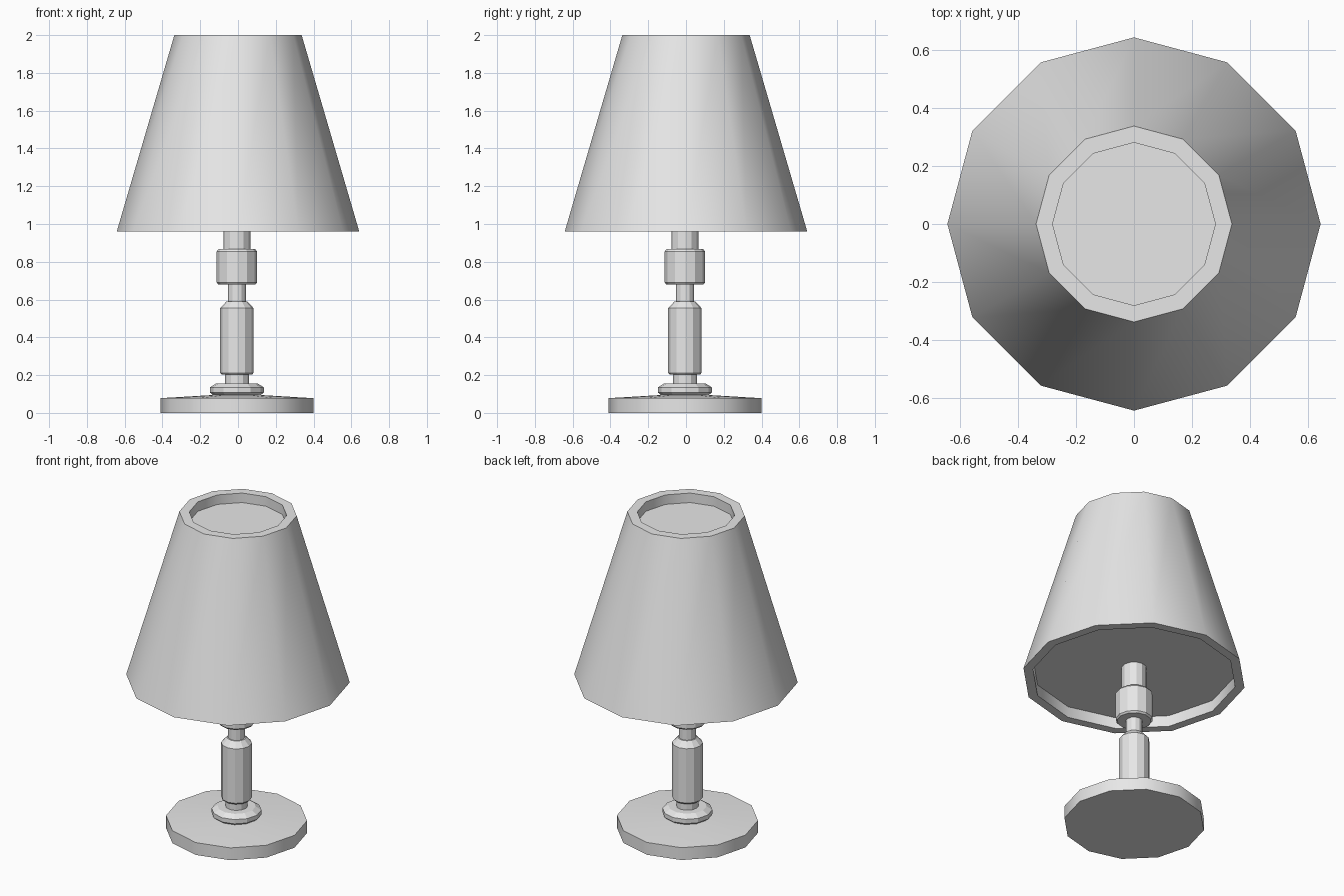
import bpy
import bmesh
import math

cube = bpy.data.objects.get("Cube")
if cube:
    bpy.data.objects.remove(cube, do_unlink=True)

SIDES = 12
STEM_XY = -0.006

grey = bpy.data.materials.new("plain grey")
grey.use_nodes = True
grey.diffuse_color = (0.8, 0.8, 0.8, 1)
grey.node_tree.nodes["Principled BSDF"].inputs["Base Color"].default_value = (0.8, 0.8, 0.8, 1)


def lathe(name, profile, centre=0.0, smooth_angle=None):
    """Closed solid turned from (radius, height) points, capped at both ends."""
    bm = bmesh.new()
    rings = []
    for radius, z in profile:
        ring = []
        for i in range(SIDES):
            a = math.tau * i / SIDES
            ring.append(bm.verts.new((radius * math.cos(a), radius * math.sin(a), z)))
        rings.append(ring)
    for low, high in zip(rings, rings[1:]):
        for i in range(SIDES):
            j = (i + 1) % SIDES
            bm.faces.new((low[i], low[j], high[j], high[i]))
    bm.faces.new(rings[0][::-1])
    bm.faces.new(rings[-1])
    bmesh.ops.recalc_face_normals(bm, faces=bm.faces[:])
    mesh = bpy.data.meshes.new(name)
    bm.to_mesh(mesh)
    bm.free()
    mesh.materials.append(grey)
    obj = bpy.data.objects.new(name, mesh)
    obj.location = (centre, centre, 0)
    bpy.context.collection.objects.link(obj)
    if smooth_angle:
        bpy.ops.object.select_all(action="DESELECT")
        obj.select_set(True)
        bpy.context.view_layer.objects.active = obj
        bpy.ops.object.shade_smooth_by_angle(angle=math.radians(smooth_angle))
    return obj


# Round foot plate with a slightly raised top
lathe("base", [(0.405, 0), (0.405, 0.078), (0.12, 0.095)], STEM_XY, 40)

# Rounded collar on the plate
lathe("base_collar", [(0.115, 0.085), (0.143, 0.108), (0.143, 0.135), (0.11, 0.156)], STEM_XY)

# Turned column with narrow necks at both ends
lathe("column", [(0.064, 0.14), (0.064, 0.202), (0.08, 0.202), (0.088, 0.212),
                 (0.088, 0.555), (0.055, 0.59), (0.048, 0.59), (0.048, 0.70)], STEM_XY)

# Bulb socket with chamfered ends
lathe("socket", [(0.098, 0.68), (0.107, 0.69), (0.107, 0.855), (0.096, 0.868)], STEM_XY)

# Tube reaching up into the shade
lathe("socket_tube", [(0.072, 0.85), (0.072, 1.04)], STEM_XY)

# Tapered shade, recessed above and below
lathe("shade", [(0.587, 1.03), (0.587, 0.96), (0.642, 0.96),
                (0.337, 2.0), (0.28, 2.0), (0.28, 1.94)], 0.0, 40)
